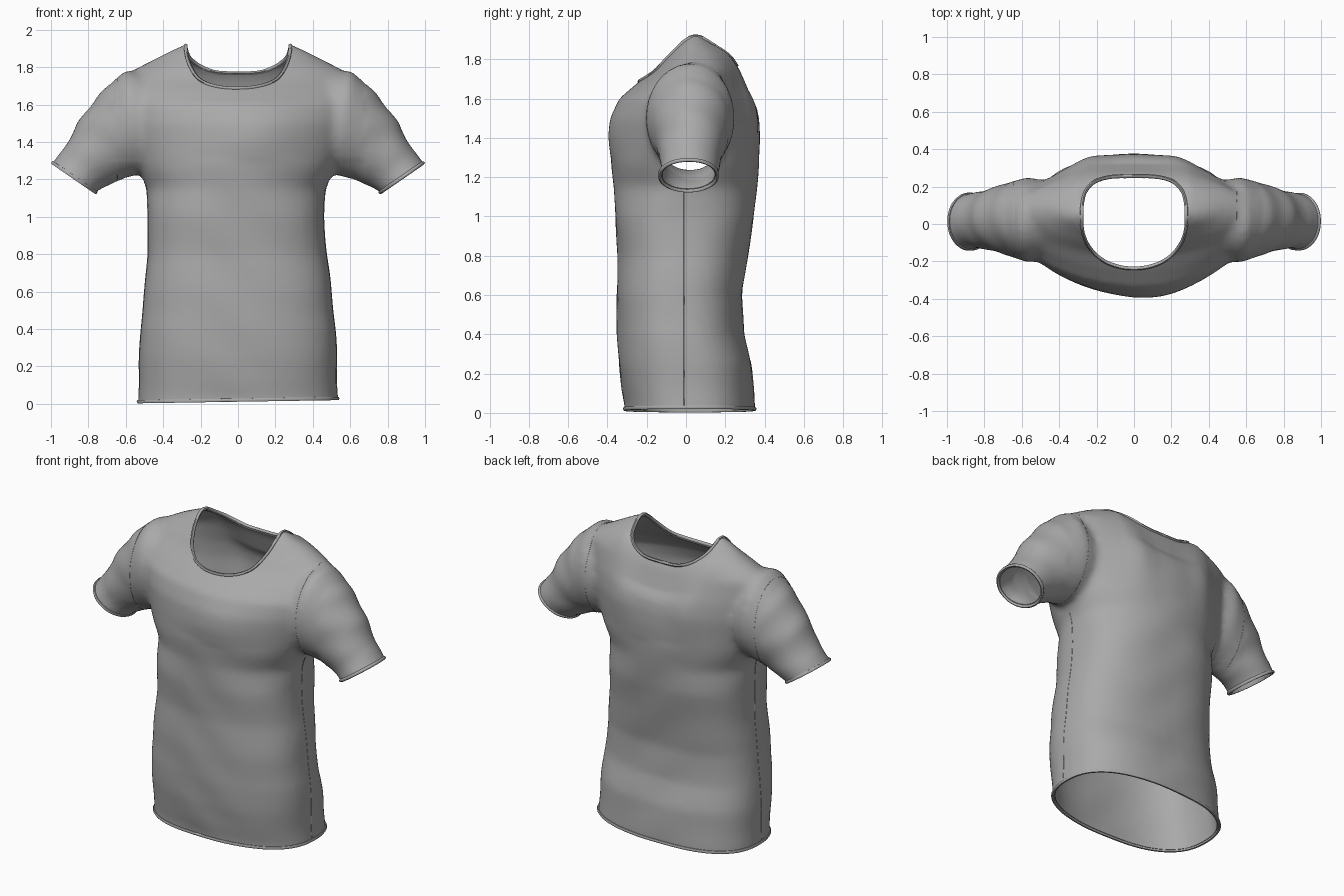
import bpy, bmesh, math
from mathutils import Vector

if "Cube" in bpy.data.objects:
    bpy.data.objects.remove(bpy.data.objects["Cube"], do_unlink=True)

# Single fabric colour
fabric = bpy.data.materials.new("grey_fabric")
fabric.use_nodes = True
GREY = (0.4, 0.4, 0.4, 1)
fabric.diffuse_color = GREY
fabric.node_tree.nodes["Principled BSDF"].inputs["Base Color"].default_value = GREY


def spow(v, e):
    return math.copysign(abs(v) ** e, v)


def bump(*terms):
    # Soft falloff from (offset, width) pairs
    return math.exp(-sum((d / w) ** 2 for d, w in terms))


def activate(ob):
    bpy.ops.object.select_all(action="DESELECT")
    ob.select_set(True)
    bpy.context.view_layer.objects.active = ob


def apply_modifier(ob, kind, **settings):
    activate(ob)
    mod = ob.modifiers.new(kind, kind)
    for key, value in settings.items():
        setattr(mod, key, value)
    bpy.ops.object.modifier_apply(modifier=mod.name)


def loft(bm, rings):
    # Closed skin through rings of equal point count
    loops = [[bm.verts.new(p) for p in ring] for ring in rings]
    n = len(loops[0])
    for a, b in zip(loops, loops[1:]):
        for i in range(n):
            j = (i + 1) % n
            bm.faces.new((a[i], a[j], b[j], b[i]))
    bm.faces.new(loops[0][::-1])
    bm.faces.new(loops[-1])


ANGLES = [math.tau * i / 48 for i in range(48)]

# Torso sections: height, half width, front y, back y
TORSO = [(-.06, .535, -.31, .345), (.03, .535, -.31, .35), (.12, .53, -.327, .345),
         (.25, .528, -.343, .335), (.4, .522, -.352, .295), (.6, .50, -.354, .285),
         (.8, .48, -.347, .315), (1.0, .468, -.362, .347), (1.15, .478, -.366, .362),
         (1.25, .525, -.375, .37), (1.4, .60, -.38, .378), (1.5, .63, -.37, .373),
         (1.6, .65, -.333, .35), (1.68, .645, -.245, .318), (1.74, .625, -.17, .295),
         (1.79, .55, -.137, .277), (1.84, .455, -.10, .25), (1.885, .365, -.065, .175),
         (1.92, .295, -.015, .115), (1.938, .25, .01, .09)]

# Sleeve sections: top x, top z, bottom x, bottom z, front y, back y
SLEEVE = [(.40, 1.74, .42, 1.25, -.19, .22), (.60, 1.785, .54, 1.22, -.205, .25),
          (.73, 1.67, .62, 1.2, -.168, .22), (.855, 1.51, .685, 1.17, -.138, .187),
          (.925, 1.37, .73, 1.147, -.13, .17), (.995, 1.29, .765, 1.125, -.138, .163),
          (1.03, 1.25, .80, 1.09, -.138, .163)]

bm = bmesh.new()
rings = []
for z, w, f, b in TORSO:
    e = 2 / (2.5 if z < 1.1 else 2.15 if z < 1.3 else 1.87)
    rings.append([(w * spow(math.cos(t), e),
                   (f + b) / 2 + (b - f) / 2 * spow(math.sin(t), e), z) for t in ANGLES])
loft(bm, rings)
for side in (1, -1):
    rings = []
    for tx, tz, bx, bz, f, b in SLEEVE:
        rings.append([(side * ((tx + bx) / 2 + (tx - bx) / 2 * math.cos(t)),
                       (f + b) / 2 + (b - f) / 2 * math.sin(t),
                       (tz + bz) / 2 + (tz - bz) / 2 * math.cos(t)) for t in ANGLES])
    loft(bm, rings)
bmesh.ops.recalc_face_normals(bm, faces=bm.faces)
mesh = bpy.data.meshes.new("shirt_body")
bm.to_mesh(mesh)
bm.free()
shirt = bpy.data.objects.new("shirt_body", mesh)
bpy.context.collection.objects.link(shirt)

# Fuse torso and sleeves into one soft skin
apply_modifier(shirt, "REMESH", mode="VOXEL", voxel_size=0.021)
apply_modifier(shirt, "SMOOTH", factor=0.5, iterations=6)

bm = bmesh.new()
bm.from_mesh(shirt.data)
bm.normal_update()

# Collar dip, shoulder blades, chest, waist lean and shallow folds
for v in bm.verts:
    x, y, z = v.co
    n = v.normal.copy()
    if y > .05:
        dip = max(0, 1 - (x / .3) ** 2) * min(1, max(0, (z - 1.55) / .12))
        v.co.z -= .055 * dip * min(1, (y - .05) / .1)
    if y > .1:
        v.co.y += .022 * bump((abs(x) - .24, .1), (z - 1.56, .22))
    elif y < 0:
        v.co.y -= .024 * bump((x - .15, .22), (z - 1.45, .17))
    if abs(x) > .68:
        v.co += n * .0025 * math.sin(30 * (z - .5 * abs(x)) + 9 * y)
    elif z < 1.3:
        v.co += n * .002 * math.sin(17 * z + 5 * x + 2 * math.sin(6 * x))
    if abs(x) < .6:
        v.co.x -= .012 * bump((z - 1.05, .25))


def cut(co, normal, test, clear=False):
    # Slice only the faces that pass the test
    faces = [f for f in bm.faces if test(f.calc_center_median())]
    geom = faces + list({e for f in faces for e in f.edges}) + \
        list({v for f in faces for v in f.verts})
    res = bmesh.ops.bisect_plane(bm, geom=geom, dist=1e-5, plane_co=co,
                                 plane_no=normal, clear_outer=clear)
    return [e for e in res["geom_cut"] if isinstance(e, bmesh.types.BMEdge)]


# Neck opening: front half round, back half squarer
neck = []
for t in ANGLES:
    depth, power = (.237, 3.4) if math.sin(t) > 0 else (.257, 2.15)
    neck.append(Vector((.28 * spow(math.cos(t), 2 / power),
                        .02 + depth * spow(math.sin(t), 2 / power), 1.6)))
neck_sides = []
for a, b in zip(neck, neck[1:] + neck[:1]):
    neck_sides.append((a, Vector((b.y - a.y, a.x - b.x, 0)).normalized()))
    mid, reach = (a + b) / 2, (b - a).length / 2 + .025
    cut(a, neck_sides[-1][1],
        lambda c: c.z > 1.5 and math.hypot(c.x - mid.x, c.y - mid.y) < reach)
inner = []
for f in bm.faces:
    c = f.calc_center_median()
    if c.z > 1.5 and all((c - p).dot(n) < 0 for p, n in neck_sides):
        inner.append(f)
bmesh.ops.delete(bm, geom=inner, context="FACES")


def chains(edges):
    # Order loose edges into point paths
    links = {}
    for e in edges:
        a, b = e.verts
        links.setdefault(a, set()).add(b)
        links.setdefault(b, set()).add(a)
    paths, seen = [], set()
    for start in sorted(links, key=lambda v: len(links[v])):
        if start in seen:
            continue
        path, v = [], start
        while v is not None:
            seen.add(v)
            path.append(v.co.copy())
            v = next((w for w in links[v] if w not in seen), None)
        if len(path) > 8:
            paths.append((path, len(links[start]) > 1))
    return paths


# Open the slightly tilted hem and both cuffs
cut((0, 0, .02), (.016, 0, -1), lambda c: c.z < .1, True)
for s in (1, -1):
    cut((s * .982, 0, 1.283), (s * .155, 0, -.225), lambda c: c.x * s > .67, True)
bmesh.ops.remove_doubles(bm, verts=bm.verts, dist=0.002)
rims = chains([e for e in bm.edges if e.is_boundary])

# Seam lines around the armholes and down the sides
seams = []
for s, x in ((1, .55), (-1, -.645)):
    seams += chains(cut((x, 0, 0), (1, 0, 0), lambda c: c.z > 1.2 and c.x * s > .4))
    seams += chains(cut((0, -.01, 0), (0, 1, 0),
                        lambda c: .3 < c.x * s < .6 and c.z < 1.18))
bm.to_mesh(shirt.data)
bm.free()
shirt.data.materials.clear()
shirt.data.materials.append(fabric)
apply_modifier(shirt, "SOLIDIFY", thickness=0.014, offset=-1)
bpy.ops.object.shade_smooth_by_angle(angle=math.radians(50))


def tube(name, path, closed, radius):
    for _ in range(3):
        path = [(path[i - 1] + p * 2 + path[(i + 1) % len(path)]) / 4
                if closed or 0 < i < len(path) - 1 else p for i, p in enumerate(path)]
    curve = bpy.data.curves.new(name, "CURVE")
    curve.dimensions = "3D"
    curve.bevel_depth = radius
    curve.bevel_resolution = 1
    spline = curve.splines.new("POLY")
    spline.points.add(len(path) - 1)
    for point, co in zip(spline.points, path):
        point.co = (*co, 1)
    spline.use_cyclic_u = closed
    curve.materials.append(fabric)
    ob = bpy.data.objects.new(name, curve)
    bpy.context.collection.objects.link(ob)
    activate(ob)
    bpy.ops.object.convert(target="MESH")
    bpy.ops.object.shade_smooth_by_angle(angle=math.radians(60))


# Rolled bands on every opening, fine stitched seams
for path, closed in rims:
    mid = sum(path, Vector()) / len(path)
    name = ("hem_band" if mid.z < .5 else "collar_band" if abs(mid.x) < .3
            else "left_cuff_band" if mid.x > 0 else "right_cuff_band")
    tube(name, path, closed, .01)
for path, closed in seams:
    side = "left" if path[0].x > 0 else "right"
    tube(side + ("_armhole_seam" if path[0].z > 1.19 else "_side_seam"), path, closed, .002)
